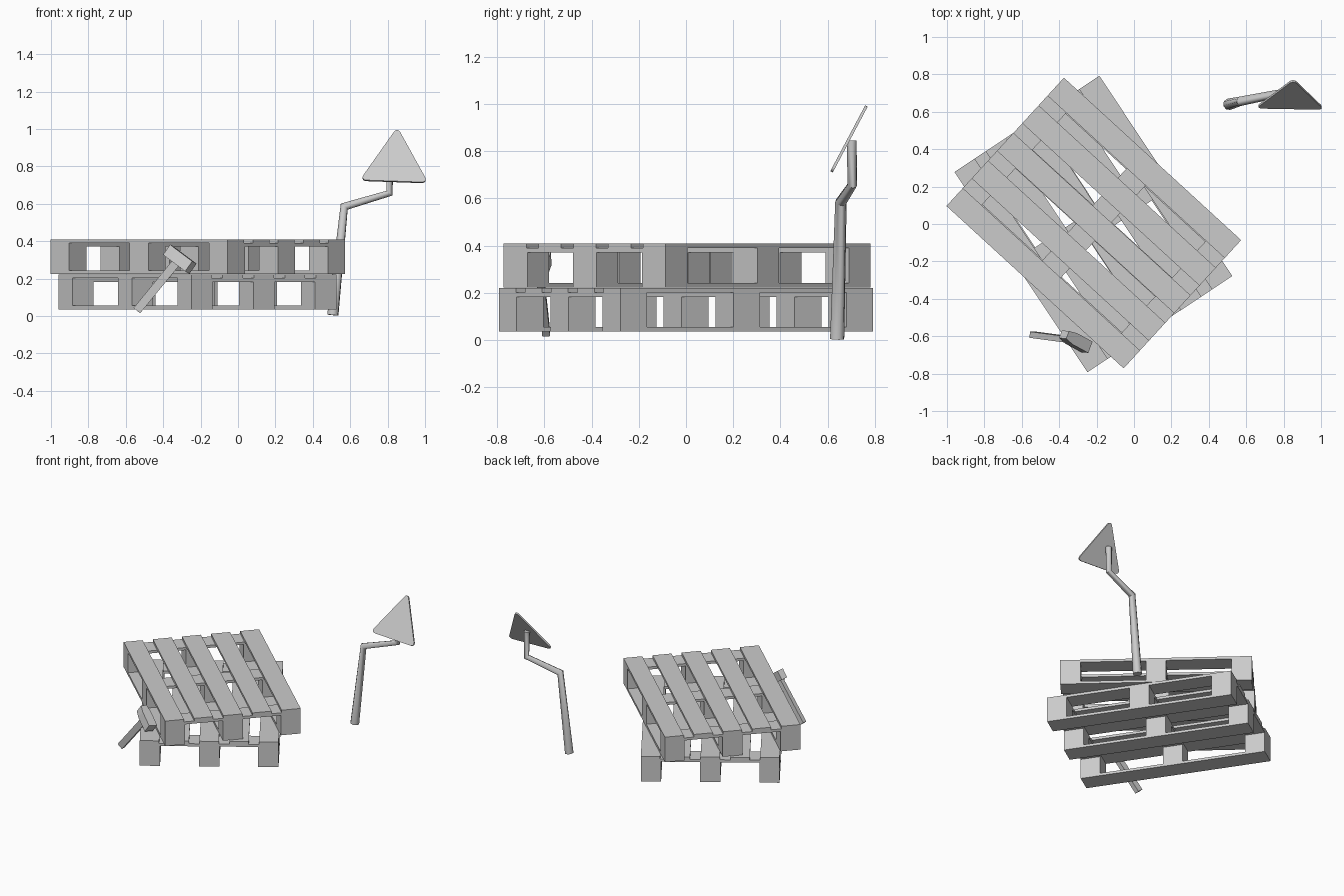
import bpy, bmesh
from mathutils import Matrix, Vector
from math import radians

if "Cube" in bpy.data.objects:
    bpy.data.objects.remove(bpy.data.objects["Cube"])


def make_object(name, bm, matrix=None):
    bmesh.ops.recalc_face_normals(bm, faces=bm.faces)
    me = bpy.data.meshes.new(name)
    bm.to_mesh(me)
    bm.free()
    ob = bpy.data.objects.new(name, me)
    bpy.context.collection.objects.link(ob)
    if matrix:
        ob.matrix_world = matrix
    return ob


def boxes(name, items, matrix):
    """One object made of boxes, each given as (centre, size)."""
    bm = bmesh.new()
    for centre, size in items:
        bmesh.ops.create_cube(
            bm, size=1, matrix=Matrix.Translation(centre) @ Matrix.Diagonal((*size, 1)))
    return make_object(name, bm, matrix)


def prism(name, profile, depth, matrix):
    """Extrude an XY profile symmetrically along Z."""
    bm = bmesh.new()
    face = bm.faces.new([bm.verts.new((x, y, -depth / 2)) for x, y in profile])
    top = bmesh.ops.extrude_face_region(bm, geom=[face])['geom']
    bmesh.ops.translate(bm, vec=(0, 0, depth),
                        verts=[v for v in top if isinstance(v, bmesh.types.BMVert)])
    return make_object(name, bm, matrix)


def frame(origin, x_dir, z_dir):
    """Orthonormal frame with local X along x_dir and Z close to z_dir."""
    x = Vector(x_dir).normalized()
    y = Vector(z_dir).cross(x).normalized()
    z = x.cross(y)
    m = Matrix((x, y, z)).transposed().to_4x4()
    m.translation = Vector(origin)
    return m


# Pallets
L, W, H = 1.285, 0.93, 0.185
BLOCK, T = 0.136, 0.019


def pallet(prefix, centre, angle):
    m = Matrix.Translation(centre) @ Matrix.Rotation(radians(angle), 4, 'Z')
    xs = [i * (L - BLOCK) / 2 for i in (-1, 0, 1)]
    ys = [i * (W - BLOCK) / 2 for i in (-1, 0, 1)]
    board = 0.13
    boxes(prefix + "_deck_boards",
          [((0, i * (W - board) / 4, H - T / 2), (L, board, T)) for i in range(-2, 3)], m)
    boxes(prefix + "_cross_boards",
          [((x, 0, H - 1.5 * T), (BLOCK, W, T)) for x in xs], m)
    boxes(prefix + "_blocks",
          [((x, y, (H - T) / 2), (BLOCK, BLOCK, H - 3 * T)) for x in xs for y in ys], m)
    boxes(prefix + "_base_boards",
          [((0, y, T / 2), (L, BLOCK, T)) for y in ys], m)


pallet("lower_pallet", (-0.217, 0, 0.036), -56.4)
pallet("upper_pallet", (-0.215, 0.005, 0.224), -42.5)

# Bent, tapering sign pole
curve = bpy.data.curves.new("sign_pole", 'CURVE')
curve.dimensions = '3D'
curve.bevel_depth = 1
curve.bevel_resolution = 2
curve.use_fill_caps = True
path = [(0.507, 0.64, 0.005, 0.031), (0.568, 0.656, 0.585, 0.025),
        (0.81, 0.704, 0.657, 0.021), (0.81, 0.702, 0.845, 0.021)]
spline = curve.splines.new('POLY')
spline.points.add(len(path) - 1)
for p, (x, y, z, r) in zip(spline.points, path):
    p.co = (x, y, z, 1)
    p.radius = r
pole = bpy.data.objects.new("sign_pole", curve)
bpy.context.collection.objects.link(pole)
bpy.context.view_layer.objects.active = pole
pole.select_set(True)
bpy.ops.object.convert(target='MESH')
bpy.ops.object.shade_smooth_by_angle(angle=radians(50))

# Tilted triangular sign plate with rounded corners
bm = bmesh.new()
corners = [(0.652, 0.725), (1.016, 0.712), (0.852, 1.008)]
bm.faces.new([bm.verts.new((x, 0.62 + (z - 0.72) * 0.53, z)) for x, z in corners])
bmesh.ops.bevel(bm, geom=bm.verts[:], offset=0.036, segments=5,
                profile=0.5, affect='VERTICES')
plate = make_object("sign_plate", bm)
solid = plate.modifiers.new("thickness", 'SOLIDIFY')
solid.thickness = 0.012
solid.offset = 0

# Hammer leaning on the pallets
foot, tip = Vector((-0.54, -0.592, 0.03)), Vector((-0.315, -0.622, 0.305))
shaft = tip - foot
boxes("hammer_handle", [((0, 0, 0), (shaft.length, 0.045, 0.033))],
      frame((foot + tip) / 2, shaft, (0, -1, 0)))
head = [(-0.083, -0.022), (-0.03, -0.033), (0.083, -0.033),
        (0.083, 0.033), (-0.03, 0.033), (-0.083, 0.022)]
prism("hammer_head", head, 0.066, frame((-0.313, -0.624, 0.305), (0.12, -0.065, -0.09), shaft))
